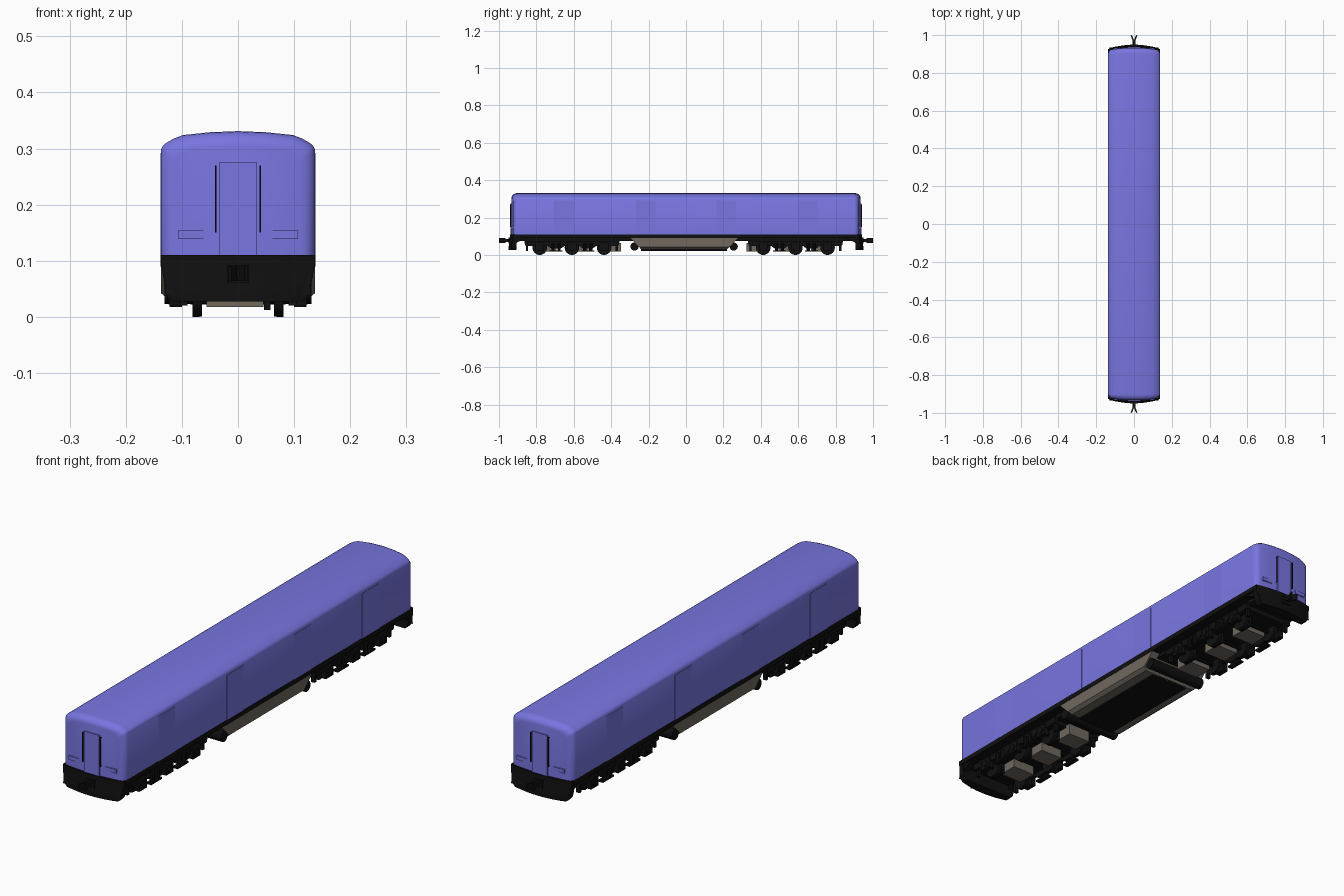
import bpy, bmesh, math
from mathutils import Matrix

if "Cube" in bpy.data.objects:
    bpy.data.objects.remove(bpy.data.objects["Cube"])

def material(name, c):
    m = bpy.data.materials.new(name)
    m.diffuse_color = (*c, 1)
    m.use_nodes = True
    m.node_tree.nodes["Principled BSDF"].inputs["Base Color"].default_value = m.diffuse_color
    return m

BLUE = material("body_blue", (0.19, 0.18, 0.75))
BLACK = material("chassis_black", (0.005, 0.005, 0.005))
GREY = material("warm_grey", (0.16, 0.14, 0.115))

def finish(name, bm, mat, smooth=False, angle=35):
    bmesh.ops.recalc_face_normals(bm, faces=bm.faces[:])
    me = bpy.data.meshes.new(name)
    bm.to_mesh(me)
    bm.free()
    ob = bpy.data.objects.new(name, me)
    bpy.context.collection.objects.link(ob)
    me.materials.append(mat)
    if smooth:
        bpy.ops.object.select_all(action='DESELECT')
        ob.select_set(True)
        bpy.context.view_layer.objects.active = ob
        bpy.ops.object.shade_smooth_by_angle(angle=math.radians(angle))
    return ob

def box(name, lo, hi, mat=BLACK):
    bm = bmesh.new()
    size = [abs(b - a) for a, b in zip(lo, hi)]
    mid = [(a + b) / 2 for a, b in zip(lo, hi)]
    bmesh.ops.create_cube(bm, size=1, matrix=Matrix.Translation(mid) @ Matrix.Diagonal((*size, 1)))
    return finish(name, bm, mat)

def cyl(name, x, y, z, r, length, axis='X', n=20, mat=BLACK):
    bm = bmesh.new()
    rot = Matrix.Rotation(math.pi / 2, 4, 'Y') if axis == 'X' else Matrix()
    bmesh.ops.create_cone(bm, cap_ends=True, segments=n, radius1=r, radius2=r, depth=length,
                          matrix=Matrix.Translation((x, y, z)) @ rot)
    return finish(name, bm, mat, True)

def side_prism(name, pts, x0, x1, mat=BLACK):
    # (y, z) outline extruded across x
    bm = bmesh.new()
    f = bm.faces.new([bm.verts.new((x0, y, z)) for y, z in pts])
    g = bmesh.ops.extrude_face_region(bm, geom=[f])['geom']
    bmesh.ops.translate(bm, vec=(x1 - x0, 0, 0), verts=[v for v in g if isinstance(v, bmesh.types.BMVert)])
    return finish(name, bm, mat)

W = 0.137

# car body: roof profile lofted along y with rounded, slightly bowed ends
half = [(W, .299), (.134, .305), (.128, .310), (.114, .318), (.098, .324), (.05, .329)]
cols = [(-x, z) for x, z in half] + [(0, .331)] + half[::-1]
stations = []
R = 0.025
for k in range(6):
    t = math.pi / 2 * k / 5
    stations.append((.925 - R + R * math.sin(t), R * (1 - math.cos(t)), .008 * math.sin(t)))
stations = [(-y, i, -b) for y, i, b in stations[::-1]] + stations
bm = bmesh.new()
rings = []
for y, inset, bow in stations:
    s = (W - inset) / W
    place = lambda x, z: bm.verts.new((x * s, y + bow * (1 - (x / W) ** 2), z))
    top = [place(x, z - inset) for x, z in cols]
    bot = [place(x, .108) for x, z in cols]
    rings.append(top + bot[::-1])
n = len(rings[0])
for a, b in zip(rings, rings[1:]):
    for i in range(n):
        bm.faces.new((a[i], a[(i + 1) % n], b[(i + 1) % n], b[i]))
for r in (rings[0], rings[-1]):
    for i in range(len(cols) - 1):
        bm.faces.new((r[i], r[i + 1], r[n - 2 - i], r[n - 1 - i]))
finish("car_body", bm, BLUE, True, 30)

# side doors with thin dark edge seams
for sx in (-1, 1):
    for yc in (-.652, -.215, .215, .652):
        box("side_door", (sx * (W - .003), yc - .053, .11), (sx * (W + .0012), yc + .053, .292), BLUE)

# floor and sill
box("side_sill", (-W - .001, -.915, .09), (W + .001, .915, .11))
box("underframe", (-.10, -.90, .075), (.10, .90, .095))

for sy in (-1, 1):
    # end door, lamps and grab rails
    box("end_door", (-.034, sy * .925, .11), (.034, sy * .937, .275), BLUE)
    for sx in (-1, 1):
        box("end_lamp", (sx * .06, sy * .92, .139), (sx * .107, sy * .933, .154), BLUE)
        box("grab_rail", (sx * .038, sy * .936, .15), (sx * .041, sy * .940, .27))
        for z in (.152, .266):
            box("rail_bracket", (sx * .038, sy * .925, z), (sx * .041, sy * .938, z + .003))

    # bowed pilot plate at each end
    bm = bmesh.new()
    rows = [(.11, W, .925), (.093, W, .925), (.06, .131, .929), (.04, .126, .932), (.027, .115, .932)]
    grid = []
    for z, w, y in rows:
        xs = [w * (i / 5 - 1) for i in range(11)]
        front = [bm.verts.new((x, sy * (y + .017 * (1 - (x / w) ** 2)), z)) for x in xs]
        back = [bm.verts.new((x, sy * .905, z)) for x in xs]
        grid.append(front + back[::-1])
    for a, b in zip(grid, grid[1:]):
        for i in range(22):
            bm.faces.new((a[i], a[(i + 1) % 22], b[(i + 1) % 22], b[i]))
    for r in (grid[0], grid[-1]):
        for i in range(10):
            bm.faces.new((r[i], r[i + 1], r[20 - i], r[21 - i]))
    finish("pilot", bm, BLACK, True)

    # curved side wings of the pilot
    wing = [(.83, .092), (.87, .083), (.90, .068), (.92, .05), (.935, .038), (.932, .06), (.925, .092)]
    for sx in (-1, 1):
        side_prism("pilot_wing", [(sy * y, z) for y, z in wing], sx * .105, sx * .129)

    # coupler with open knuckle
    box("coupler_pocket", (-.02, sy * .92, .06), (.02, sy * .95, .092))
    box("coupler_shank", (-.008, sy * .94, .07), (.008, sy * .978, .085))
    for sx in (-1, 1):
        bm = bmesh.new()
        m = (Matrix.Translation((sx * .008, sy * .983, .077)) @ Matrix.Rotation(-sx * sy * .4, 4, 'Z')
             @ Matrix.Diagonal((.007, .034, .026, 1)))
        bmesh.ops.create_cube(bm, size=1, matrix=m)
        finish("coupler_knuckle", bm, BLACK)

    # transverse air tank beside the fuel tank
    cyl("air_tank", 0, sy * .265 - .01, .045, .022, .262)

# fuel tank: sloped ends, chamfered lower edges, black belly plate
bm = bmesh.new()
levels = [(.092, W, -.30, .28), (.042, W, -.25, .23), (.030, .122, -.24, .22), (.027, .075, -.24, .22)]
rings = [[bm.verts.new(p) for p in ((-w, a, z), (w, a, z), (w, b, z), (-w, b, z))] for z, w, a, b in levels]
for a, b in zip(rings, rings[1:]):
    for i in range(4):
        bm.faces.new((a[i], a[(i + 1) % 4], b[(i + 1) % 4], b[i]))
bm.faces.new(rings[0])
bm.faces.new(rings[-1])
finish("fuel_tank", bm, GREY)
box("tank_belly", (-.085, -.24, .022), (.085, .22, .031))

# three-axle trucks
for yc in (-.61, .585):
    box("truck_bolster", (-.10, yc - .24, .055), (.10, yc + .24, .078))
    for sx in (-1, 1):
        outline = [(-.255, .075), (-.25, .05), (-.21, .048), (-.13, .048), (-.11, .034), (-.06, .034), (-.04, .048),
                   (.04, .048), (.06, .034), (.11, .034), (.13, .048), (.21, .048), (.25, .05), (.255, .075)]
        side_prism("truck_side_frame", [(yc + y, z) for y, z in outline], sx * .097, sx * .113)
        for dy in (-.085, .085):
            # coil springs and brake cylinders between axles
            for e in (-.016, .016):
                cyl("spring", sx * .115, yc + dy + e, .042, .009, .04, 'Z', 10)
            box("spring_plank", (sx * .100, yc + dy - .035, .018), (sx * .122, yc + dy + .035, .025))
        for dy in (-.24, .24):
            box("brake_hanger", (sx * .09, yc + dy - .006, .02), (sx * .105, yc + dy + .006, .06))
    for dy in (-.172, 0, .172):
        y = yc + dy
        cyl("axle", 0, y, .039, .008, .20, n=10)
        for sx in (-1, 1):
            cyl("wheel", sx * .075, y, .039, .039, .012, n=24)
            cyl("wheel_flange", sx * .067, y, .039, .0385, .005, n=24)
            box("axle_box", (sx * .10, y - .024, .02), (sx * .122, y + .024, .066))
            cyl("axle_cap", sx * .122, y, .041, .014, .008, n=12)
        # traction motor and gear case
        d = .05 if yc < 0 else -.05
        box("traction_motor", (-.056, y + d - .04, .018), (.045, y + d + .04, .065), GREY)
        box("gear_case", (.046, y - .03, .012), (.058, y + .03, .066))
